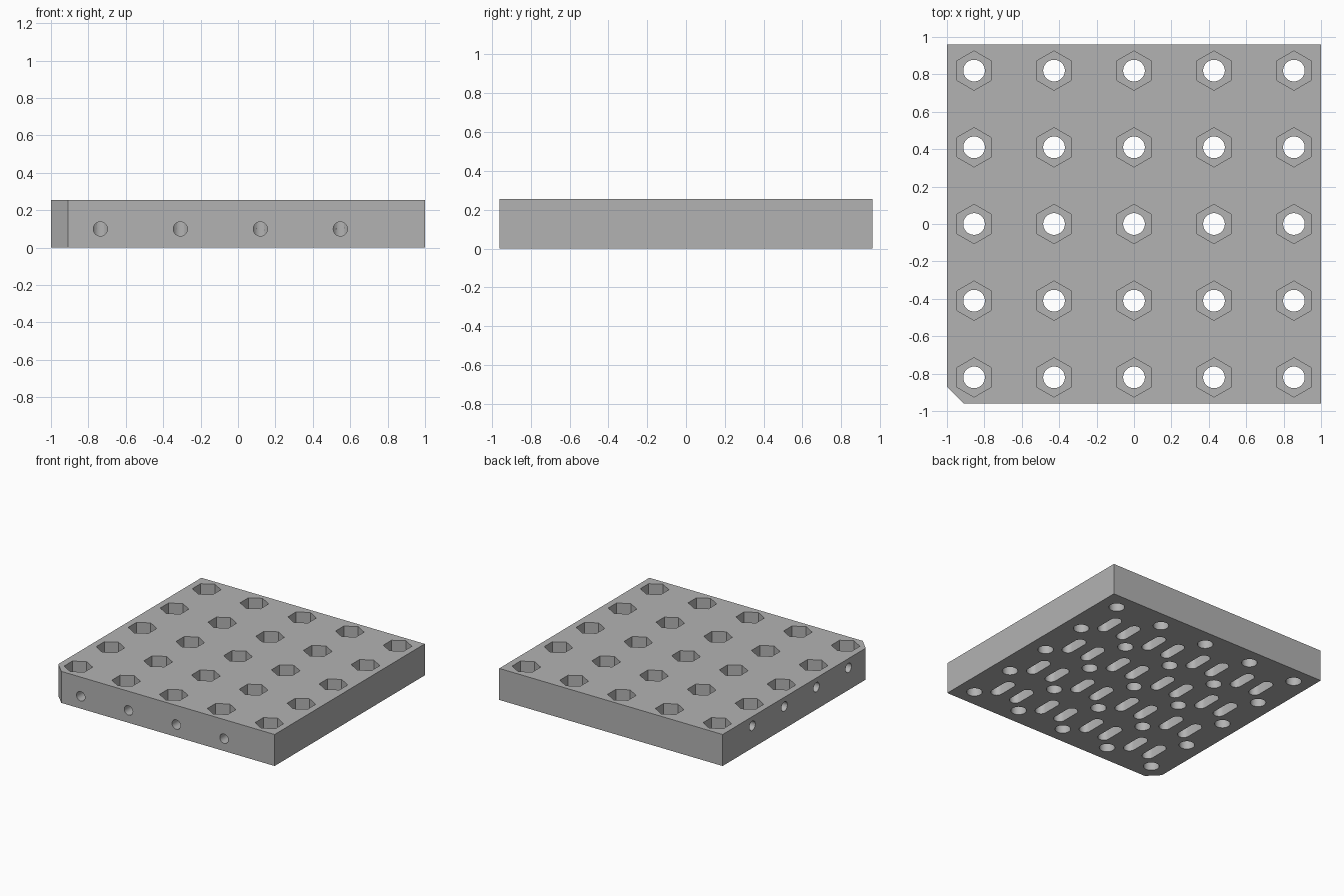
import bpy
import bmesh
import math
from mathutils import Matrix, Vector

cube = bpy.data.objects.get("Cube")
if cube:
    bpy.data.objects.remove(cube, do_unlink=True)

W, D, H = 1.0, 0.96, 0.255          # half width, half depth, height
PITCH_X, PITCH_Y = 0.4275, 0.41     # bolt grid spacing
SLOT_X, SLOT_Y = 0.547, 0.585       # first slot of the grid
BORE_R, TIP_R = 0.038, 0.022

grey = bpy.data.materials.new("plain grey")
grey.use_nodes = True
grey.diffuse_color = (0.45, 0.45, 0.45, 1)
grey.node_tree.nodes["Principled BSDF"].inputs["Base Color"].default_value = (0.45, 0.45, 0.45, 1)


def prism(bm, outline, z0, z1):
    """Extrude a closed 2D outline upwards."""
    face = bm.faces.new([bm.verts.new((x, y, z0)) for x, y in outline])
    top = bmesh.ops.extrude_face_region(bm, geom=[face])
    verts = [g for g in top["geom"] if isinstance(g, bmesh.types.BMVert)]
    bmesh.ops.translate(bm, verts=verts, vec=(0, 0, z1 - z0))


def ring(cx, cy, r, n, turn=0.0, stretch=0.0):
    """Round outline; stretch pulls the two halves apart along y."""
    pts = []
    for i in range(n):
        a = turn + 2 * math.pi * (i + 0.5) / n
        pts.append((cx + r * math.cos(a), cy + r * math.sin(a) + math.copysign(stretch, math.sin(a))))
    return pts


def bore(bm, start, direction, length):
    """Horizontal blind bore with a tapered end."""
    axis = Vector(direction)
    rot = axis.to_track_quat('Z', 'Y').to_matrix().to_4x4()
    for r1, r2, a, b in ((BORE_R, BORE_R, -0.05, length), (BORE_R, TIP_R, length, length + 0.02)):
        mid = Vector(start) + axis * (a + b) / 2
        bmesh.ops.create_cone(bm, cap_ends=True, segments=32, radius1=r1, radius2=r2,
                              depth=b - a, matrix=Matrix.Translation(mid) @ rot)
    # weld the taper to the bore and drop the shared inner caps
    bmesh.ops.remove_doubles(bm, verts=bm.verts, dist=0.0001)
    joint = Vector(start) + axis * length
    caps = [f for f in bm.faces if (f.calc_center_median() - joint).length < 0.001]
    bmesh.ops.delete(bm, geom=caps, context='FACES_ONLY')


def finish(bm, name):
    bmesh.ops.recalc_face_normals(bm, faces=bm.faces)
    mesh = bpy.data.meshes.new(name)
    bm.to_mesh(mesh)
    bm.free()
    obj = bpy.data.objects.new(name, mesh)
    bpy.context.collection.objects.link(obj)
    mesh.materials.append(grey)
    return obj


# Plate with one clipped corner
bm = bmesh.new()
prism(bm, [(-W + 0.09, -D), (W, -D), (W, D), (-W, D), (-W, -D + 0.09)], 0, H)
plate = finish(bm, "plate")

pockets, holes = bmesh.new(), bmesh.new()

# Bolt holes with hexagonal nut pockets
for i in range(-2, 3):
    for j in range(-2, 3):
        x, y = i * PITCH_X, j * PITCH_Y
        prism(pockets, ring(x, y, 0.105, 6), H - 0.11, H + 0.05)
        prism(holes, ring(x, y, 0.058, 32), -0.05, H + 0.05)

# Paired slots in the underside
for i in range(4):
    for j in range(4):
        for side in (0, 0.18):
            prism(pockets, ring(SLOT_X + side - i * PITCH_X, SLOT_Y - j * PITCH_Y,
                                0.045, 32, stretch=0.07), -0.05, 0.2)

# Bores from the front and the right edge, crossing the slots
for i in range(4):
    bore(holes, (SLOT_X - i * PITCH_X, -D, 0.1), (0, 1, 0), D + SLOT_Y + 0.09)
    bore(holes, (-W, SLOT_Y - 0.005 - i * PITCH_Y, 0.18), (1, 0, 0), W + SLOT_X + 0.2)

# Cut everything, then remove the cutters
bpy.context.view_layer.objects.active = plate
for bm, name in ((pockets, "pocket_cutter"), (holes, "hole_cutter")):
    cutter = finish(bm, name)
    cutter.hide_render = True
    mod = plate.modifiers.new(name, 'BOOLEAN')
    mod.operation = 'DIFFERENCE'
    mod.solver = 'EXACT'
    mod.object = cutter
    bpy.ops.object.modifier_apply(modifier=mod.name)
    bpy.data.objects.remove(cutter, do_unlink=True)

bpy.ops.object.select_all(action='DESELECT')
plate.select_set(True)
bpy.ops.object.shade_smooth_by_angle(angle=math.radians(30))
